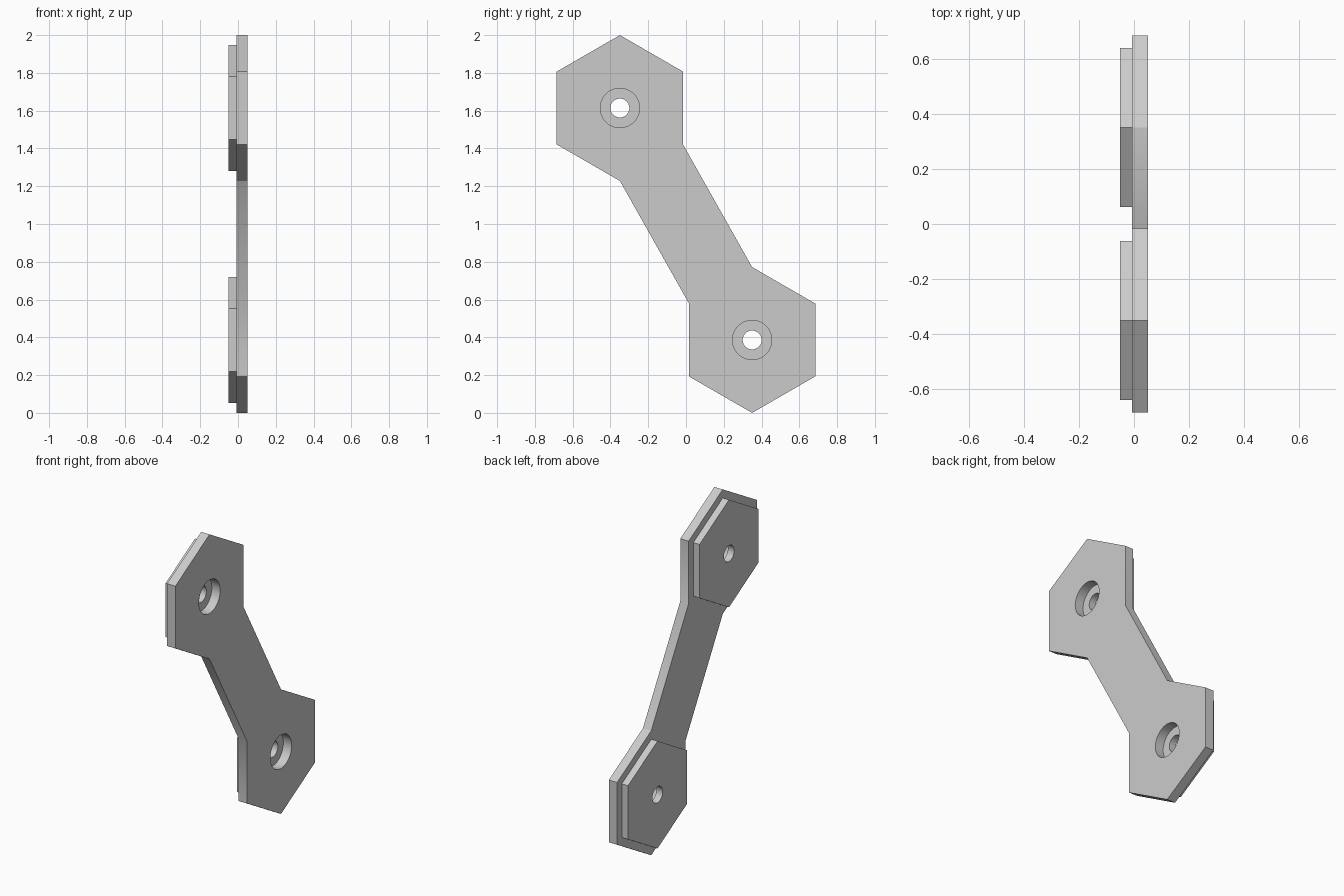
import bpy, bmesh
from math import sin, cos, pi
from mathutils import Matrix

cube = bpy.data.objects.get("Cube")
if cube:
    bpy.data.objects.remove(cube, do_unlink=True)

# Single grey material
grey = bpy.data.materials.new("light grey")
grey.use_nodes = True
colour = (0.6, 0.6, 0.6, 1)
grey.diffuse_color = colour
grey.node_tree.nodes["Principled BSDF"].inputs["Base Color"].default_value = colour

# Main dimensions
PLATE_R, PAD_R = 0.386, 0.333
BORE_R, HOLE_R = 0.104, 0.05
BACK, SEAM, FRONT = -0.05, -0.007, 0.05
UPPER = (-0.35, 2 - PLATE_R)
LOWER = (0.35, PLATE_R)


def ring(centre, radius, sides):
    """Clockwise points of a regular polygon, starting at the top."""
    y, z = centre
    return [(y + radius * sin(2 * pi * i / sides),
             z + radius * cos(2 * pi * i / sides)) for i in range(sides)]


def slab(name, loops, x0, x1):
    """Extrude an outline with holes along x between x0 and x1."""
    curve = bpy.data.curves.new(name + " profile", "CURVE")
    curve.dimensions = "2D"
    curve.fill_mode = "BOTH"
    curve.extrude = (x1 - x0) / 2
    for loop in loops:
        spline = curve.splines.new("POLY")
        spline.points.add(len(loop) - 1)
        for point, (y, z) in zip(spline.points, loop):
            point.co = (y, z, 0, 1)
        spline.use_cyclic_u = True
    helper = bpy.data.objects.new(name + " helper", curve)
    bpy.context.collection.objects.link(helper)
    depsgraph = bpy.context.evaluated_depsgraph_get()
    mesh = bpy.data.meshes.new_from_object(helper.evaluated_get(depsgraph))
    bpy.data.objects.remove(helper, do_unlink=True)
    bpy.data.curves.remove(curve)

    # Stand the profile up: its plane becomes y-z, its depth becomes x
    upright = Matrix(((0, 0, 1, (x0 + x1) / 2), (1, 0, 0, 0),
                      (0, 1, 0, 0), (0, 0, 0, 1)))
    bm = bmesh.new()
    bm.from_mesh(mesh)
    bm.transform(upright)
    bmesh.ops.remove_doubles(bm, verts=bm.verts, dist=0.0001)
    bmesh.ops.recalc_face_normals(bm, faces=bm.faces)
    bm.to_mesh(mesh)
    bm.free()
    mesh.name = name
    mesh.materials.clear()
    mesh.materials.append(grey)

    obj = bpy.data.objects.new(name, mesh)
    bpy.context.collection.objects.link(obj)
    bpy.ops.object.select_all(action="DESELECT")
    obj.select_set(True)
    bpy.context.view_layer.objects.active = obj
    bpy.ops.object.shade_smooth_by_angle()
    return obj


# Link plate: two hexagons joined by a slanted bar, with wide bores
top_hex = ring(UPPER, PLATE_R, 6)
low_hex = ring(LOWER, PLATE_R, 6)
outline = top_hex[:3] + low_hex[:1] + low_hex[1:6] + top_hex[3:]
slab("link_plate",
     [outline, ring(UPPER, BORE_R, 48), ring(LOWER, BORE_R, 48)], SEAM, FRONT)

# Smaller hexagonal pads with narrow holes behind each end
for name, centre in (("upper_pad", UPPER), ("lower_pad", LOWER)):
    slab(name, [ring(centre, PAD_R, 6), ring(centre, HOLE_R, 48)], BACK, SEAM)
